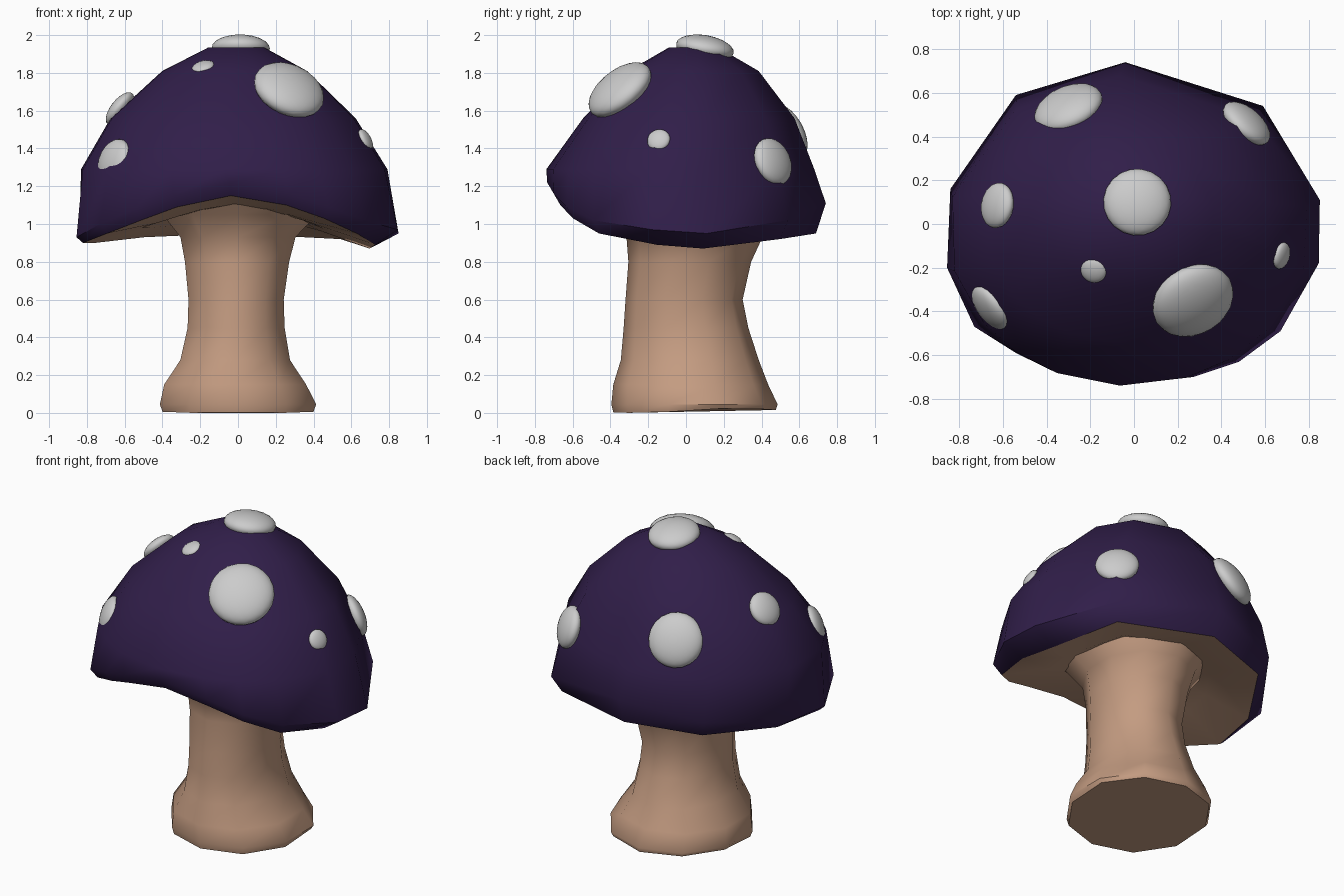
import bpy, math
from math import cos, sin, pi, atan2, radians
from mathutils import Vector

if "Cube" in bpy.data.objects:
    bpy.data.objects.remove(bpy.data.objects["Cube"])


def material(name, rgb):
    m = bpy.data.materials.new(name)
    m.diffuse_color = (*rgb, 1)
    m.use_nodes = True
    m.node_tree.nodes["Principled BSDF"].inputs["Base Color"].default_value = m.diffuse_color
    return m


purple = material("cap_purple", (0.03, 0.013, 0.067))
brown = material("stem_brown", (0.55, 0.33, 0.22))


def smooth(ob, angle):
    bpy.ops.object.select_all(action='DESELECT')
    ob.select_set(True)
    bpy.context.view_layer.objects.active = ob
    bpy.ops.object.shade_smooth_by_angle(angle=radians(angle))


def loft(name, rings, mats, brown_from=None, angle=40):
    """Skin equal-sized rings (bottom-to-top, counter-clockwise) and close both ends."""
    n = len(rings[0])
    verts = [p for r in rings for p in r]
    faces, idx = [tuple(reversed(range(n)))], [0]
    for k in range(len(rings) - 1):
        for i in range(n):
            j = (i + 1) % n
            faces.append((k * n + i, k * n + j, (k + 1) * n + j, (k + 1) * n + i))
            idx.append(k + 1)
    faces.append(tuple(range(len(verts) - n, len(verts))))
    idx.append(len(rings))
    me = bpy.data.meshes.new(name)
    me.from_pydata(verts, [], faces)
    for m in mats:
        me.materials.append(m)
    if brown_from is not None:
        for p, k in zip(me.polygons, idx):
            p.material_index = 1 if k < brown_from else 0
    me.update()
    ob = bpy.data.objects.new(name, me)
    bpy.context.collection.objects.link(ob)
    smooth(ob, angle)
    return ob


# Cap: wavy brim given as x, y, brim height, lip height, lip inset
brim = [
    (-.04, .74, 1.11, .95, .93), (-.54, .59, 1.04, .93, .92),
    (-.84, .16, .96, .90, .90), (-.855, -.20, .93, .90, .96),
    (-.73, -.47, 1.00, .95, .95), (-.54, -.59, 1.08, 1.02, .95),
    (-.34, -.68, 1.15, 1.09, .95), (-.04, -.735, 1.22, 1.15, .94),
    (.27, -.70, 1.16, 1.10, .95), (.48, -.63, 1.09, 1.03, .95),
    (.67, -.49, 1.02, .95, .94), (.845, -.18, .97, .89, .86),
    (.85, .11, .95, .87, .82), (.59, .54, 1.02, .92, .92)]
lip = [(x * s, y * s, zl) for x, y, zb, zl, s in brim]
under = [(x * .62, y * .62, z * .5 + .5 * 1.06) for x, y, z in lip]
core = [(x * .3, y * .3, 1.08) for x, y, z in lip]
edge = [(x, y, zb) for x, y, zb, zl, s in brim]
dome = []
for cx, cy, rx, ry, z in [(-.025, -.03, .825, .71, 1.29), (-.03, .015, .66, .56, 1.56),
                          (-.02, .04, .39, .345, 1.81), (-.01, .04, .15, .13, 1.935)]:
    ring = []
    for x, y, *_ in brim:
        a = atan2(y / .74, x / .855)
        ring.append((cx + rx * cos(a), cy + ry * sin(a), z))
    dome.append(ring)
loft("cap", [core, under, lip, edge] + dome, [purple, brown], brown_from=3, angle=50)

# Stem: ten-sided, flared foot, pinched waist, flared top
profile = [(0, .045, .42, .43, 0.005), (0, .045, .435, .44, .045), (-.015, .025, .395, .41, .15),
           (-.015, .02, .305, .365, .28), (-.01, 0, .27, .33, .45), (-.01, -.01, .265, .31, .6),
           (-.005, .02, .29, .325, .8), (0, .045, .32, .36, .93), (.01, .03, .43, .43, 1.05),
           (.01, .0, .46, .46, 1.12)]
stem = [[(cx + rx * cos(2 * pi * i / 10 + pi / 2), cy + ry * sin(2 * pi * i / 10 + pi / 2), z)
         for i in range(10)] for cx, cy, rx, ry, z in profile]
stem[0] = [(x, y, 0.012 + 0.012 * sin(6 * y)) for x, y, z in stem[0]]
loft("stem", stem, [brown], angle=50)

# Spots: flattened balls lying on the cap (x, y, z, radius)
spots = [(.015, .10, 1.93, .155), (.27, -.35, 1.71, .195), (-.185, -.21, 1.83, .062),
         (-.655, -.38, 1.335, .12), (-.625, .085, 1.61, .105), (.675, -.145, 1.445, .062),
         (.515, .46, 1.33, .13), (-.30, .53, 1.49, .165)]
for i, (x, y, z, r) in enumerate(spots):
    normal = Vector((x / .85 ** 2, y / .75 ** 2, (z - 1.0) / .95 ** 2))
    bpy.ops.mesh.primitive_ico_sphere_add(
        subdivisions=3, radius=r, location=(x, y, z),
        rotation=normal.to_track_quat('Z', 'Y').to_euler())
    ob = bpy.context.object
    ob.name = f"spot_{i + 1}"
    ob.scale = (1, 1, .45)
    smooth(ob, 60)
